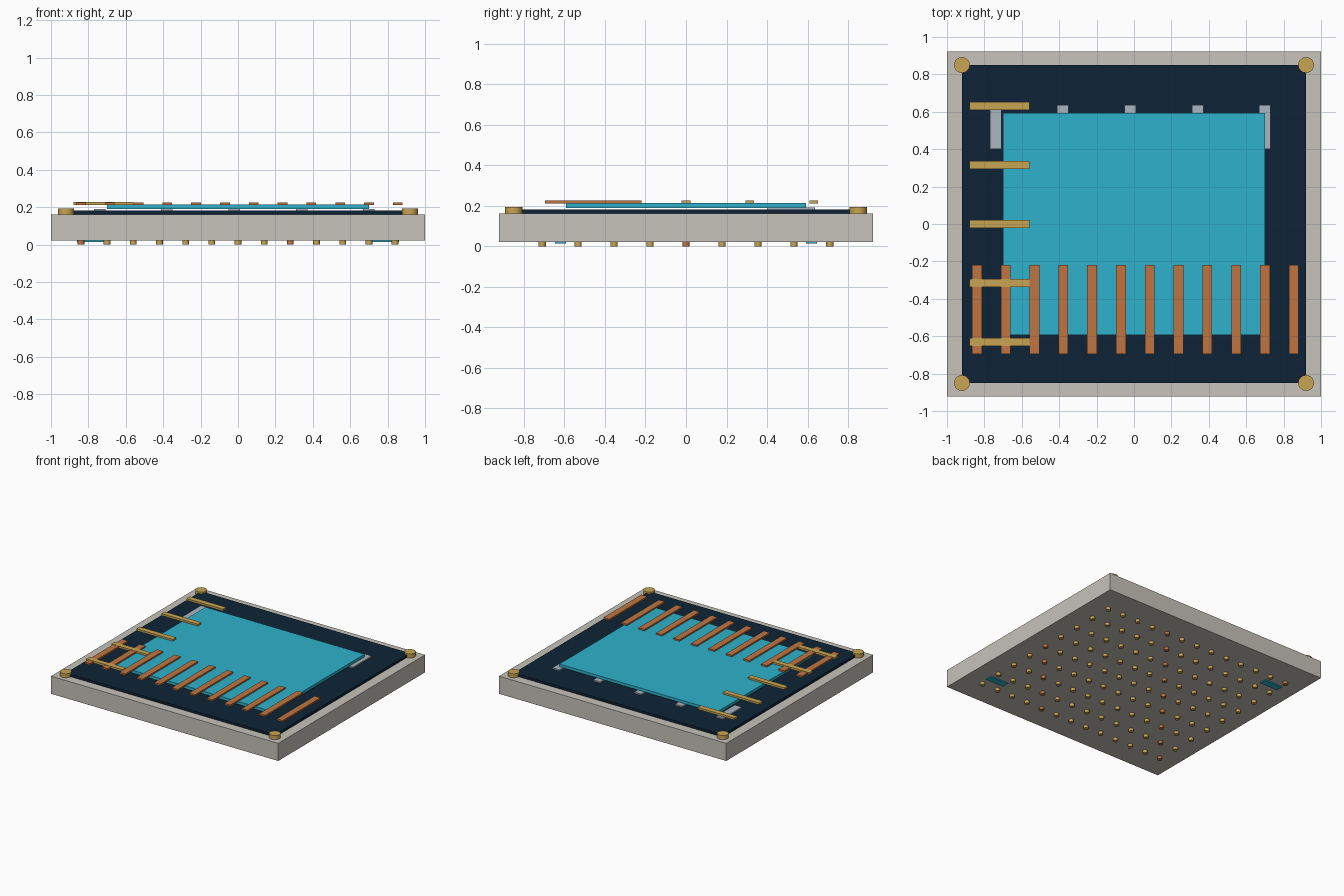
import bpy
import bmesh
from mathutils import Matrix, Vector

cube = bpy.data.objects.get("Cube")
if cube:
    bpy.data.objects.remove(cube, do_unlink=True)


def material(name, rgb):
    """Make a flat material from 0-255 display values."""
    linear = [((c / 255 + 0.055) / 1.055) ** 2.4 for c in rgb] + [1]
    mat = bpy.data.materials.new(name)
    mat.use_nodes = True
    mat.diffuse_color = linear
    mat.node_tree.nodes["Principled BSDF"].inputs["Base Color"].default_value = linear
    return mat


stone = material("warm grey", (198, 195, 186))
navy = material("dark navy", (13, 35, 54))
cyan = material("cyan", (46, 178, 204))
gold = material("gold", (201, 165, 82))
copper = material("copper", (192, 117, 65))
silver = material("silver", (170, 182, 192))


def finish(bm, name, mat):
    mesh = bpy.data.meshes.new(name)
    bm.to_mesh(mesh)
    bm.free()
    mesh.materials.append(mat)
    obj = bpy.data.objects.new(name, mesh)
    bpy.context.collection.objects.link(obj)
    return obj


def boxes(name, mat, centres, size, z0, z1):
    """One object holding equal boxes at the given x, y centres."""
    bm = bmesh.new()
    for x, y in centres:
        place = Matrix.Translation(Vector((x, y, (z0 + z1) / 2)))
        scale = Matrix.Diagonal((size[0], size[1], z1 - z0, 1))
        bmesh.ops.create_cube(bm, size=1, matrix=place @ scale)
    return finish(bm, name, mat)


def discs(name, mat, centres, radius, z0, z1, sides):
    """One object holding equal short cylinders."""
    bm = bmesh.new()
    for x, y in centres:
        bmesh.ops.create_cone(bm, cap_ends=True, segments=sides,
                              radius1=radius, radius2=radius, depth=z1 - z0,
                              matrix=Matrix.Translation(Vector((x, y, (z0 + z1) / 2))))
    obj = finish(bm, name, mat)
    bpy.ops.object.select_all(action="DESELECT")
    obj.select_set(True)
    bpy.context.view_layer.objects.active = obj
    bpy.ops.object.shade_smooth_by_angle()
    return obj


# Stacked plates
middle = [(0, 0)]
boxes("base_slab", stone, middle, (2, 1.845), 0.022, 0.162)
boxes("dark_board", navy, middle, (1.84, 1.7), 0.162, 0.181)
boxes("centre_plate", cyan, middle, (1.4, 1.185), 0.19, 0.213)

# Corner studs
corners = [(x, y) for x in (-0.92, 0.92) for y in (-0.85, 0.85)]
discs("corner_studs", gold, corners, 0.042, 0.162, 0.194, 32)

# Silver tabs tucked under the centre plate
tabs = [(-0.74 + 0.36 * i, 0.518) for i in range(5)]
boxes("support_tabs", silver, tabs, (0.062, 0.235), 0.18, 0.191)

# Copper strips along the front and gold strips along one side
strips = [(-0.84 + 0.154 * i, -0.458) for i in range(12)]
boxes("copper_strips", copper, strips, (0.052, 0.475), 0.212, 0.225)
fingers = [(-0.72, 0.315 * i) for i in range(-2, 3)]
boxes("gold_strips", gold, fingers, (0.32, 0.042), 0.211, 0.227)

# Contact pads underneath, with copper ones along diagonals
grid = [(c, r) for c in range(13) for r in range(9)]
for name, mat, special in (("gold_contacts", gold, False), ("copper_contacts", copper, True)):
    spots = [(0.14 * (c - 6), 0.1775 * (r - 4)) for c, r in grid
             if ((c - r) % 8 == 0) == special]
    discs(name, mat, spots, 0.018, 0, 0.024, 16)

# Alignment marks underneath, in two opposite corners
boxes("underside_marks", cyan, [(-0.78, 0.62), (0.78, -0.62)], (0.16, 0.055), 0.014, 0.024)
